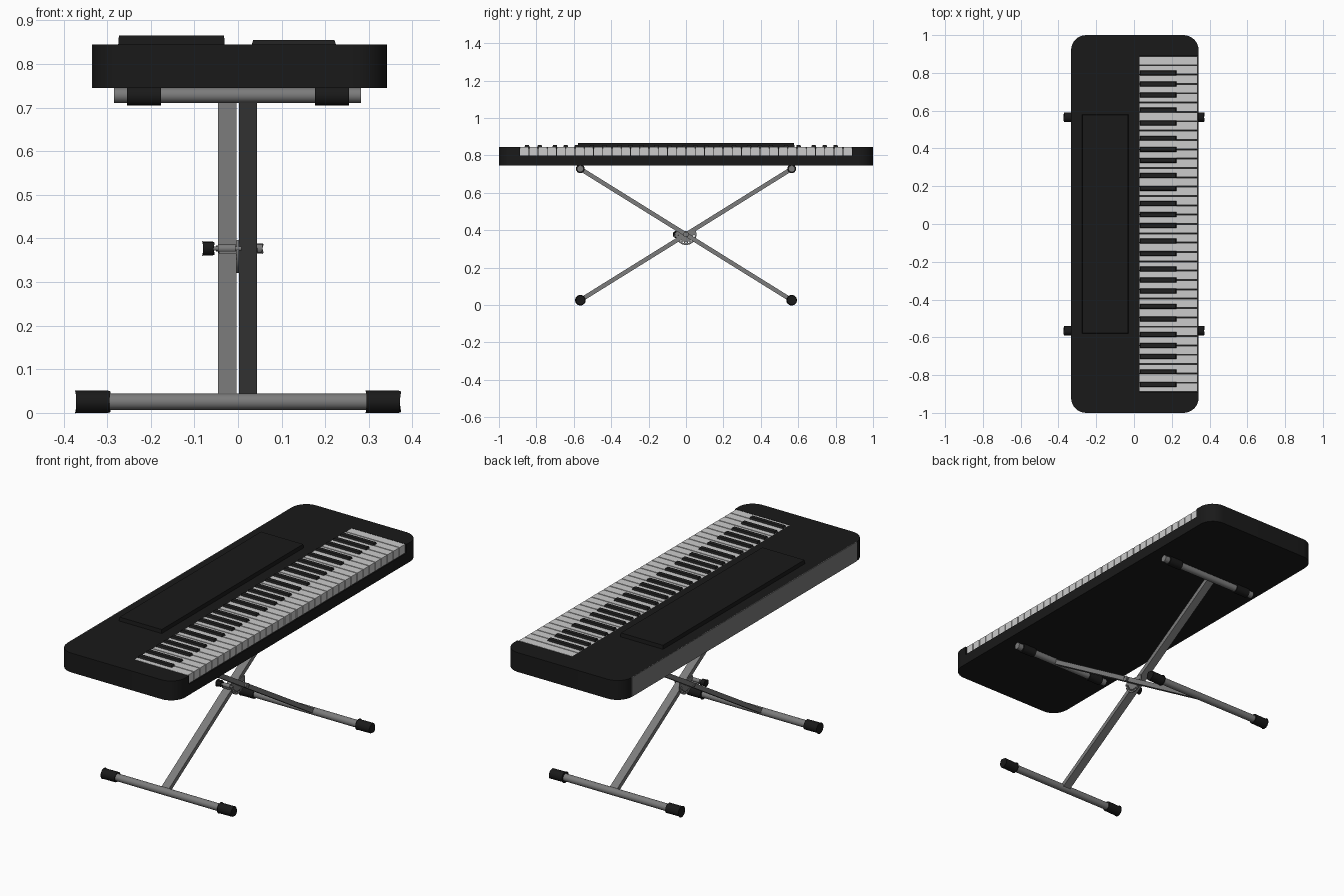
import bpy, bmesh, math
from mathutils import Vector

if "Cube" in bpy.data.objects:
    bpy.data.objects.remove(bpy.data.objects["Cube"])


def material(name, v):
    m = bpy.data.materials.new(name)
    m.diffuse_color = (v, v, v, 1)
    m.use_nodes = True
    m.node_tree.nodes["Principled BSDF"].inputs["Base Color"].default_value = m.diffuse_color
    return m


BLACK = material("black_plastic", 0.01)
KEY_BLACK = material("black_key", 0.015)
WHITE = material("white_key", 0.8)
STEEL = material("stand_steel", 0.2)


def finish(name, bm, mat, smooth=False):
    bmesh.ops.recalc_face_normals(bm, faces=bm.faces)
    me = bpy.data.meshes.new(name)
    bm.to_mesh(me)
    bm.free()
    ob = bpy.data.objects.new(name, me)
    bpy.context.collection.objects.link(ob)
    me.materials.append(mat)
    if smooth:
        bpy.ops.object.select_all(action='DESELECT')
        ob.select_set(True)
        bpy.context.view_layer.objects.active = ob
        bpy.ops.object.shade_smooth_by_angle(angle=math.radians(35))
    return ob


def add_box(bm, lo, hi, taper=0.0):
    """Box between two corners; taper pulls the top face inwards."""
    verts = bmesh.ops.create_cube(bm, size=1)["verts"]
    for v in verts:
        top = v.co.z > 0
        for i in range(3):
            s = v.co[i]
            v.co[i] = hi[i] if s > 0 else lo[i]
            if top and i < 2:
                v.co[i] -= math.copysign(taper, s)


def box(name, lo, hi, mat, taper=0.0):
    bm = bmesh.new()
    add_box(bm, lo, hi, taper)
    return finish(name, bm, mat)


def prism(name, pts, axis, lo, hi, mat):
    """Extrude a closed outline along x or z."""
    bm = bmesh.new()
    place = (lambda p: (lo, p[0], p[1])) if axis == 'x' else (lambda p: (p[0], p[1], lo))
    face = bm.faces.new([bm.verts.new(place(p)) for p in pts])
    ext = bmesh.ops.extrude_face_region(bm, geom=[face])["geom"]
    d = Vector((hi - lo, 0, 0)) if axis == 'x' else Vector((0, 0, hi - lo))
    for v in ext:
        if isinstance(v, bmesh.types.BMVert):
            v.co += d
    return finish(name, bm, mat, True)


def rod(name, x0, x1, y, z, r, mat, sides=20, bevel=0.0):
    """Round bar lying along x."""
    bm = bmesh.new()
    bmesh.ops.create_cone(bm, cap_ends=True, segments=sides, radius1=r, radius2=r, depth=x1 - x0)
    for v in bm.verts:
        v.co = Vector((v.co.z + (x0 + x1) / 2, v.co.x + y, v.co.y + z))
    if bevel:
        rims = [e for e in bm.edges if any(len(f.verts) > 4 for f in e.link_faces)]
        bmesh.ops.bevel(bm, geom=rims, offset=bevel, segments=2, affect='EDGES', profile=0.5)
    return finish(name, bm, mat, True)


def corner(cx, cy, r, a0):
    return [(cx + r * math.cos(math.radians(a0 + 90 * i / 8)),
             cy + r * math.sin(math.radians(a0 + 90 * i / 8))) for i in range(9)]


# keyboard case: full base slab, then a C-shaped upper shell around the keys
X0, X1, R, KX, KY = -0.333, 0.342, 0.08, 0.03, 0.89
BOT, BED, TOP = 0.745, 0.80, 0.845
right_back = corner(X1 - R, 1 - R, R, 0)
left_back = corner(X0 + R, 1 - R, R, 90)
left_front = corner(X0 + R, -1 + R, R, 180)
right_front = corner(X1 - R, -1 + R, R, 270)
outline = right_back + left_back + left_front + right_front
prism("case_base", outline, 'z', BOT, BED, BLACK)
notch = [(X1, -KY), (KX, -KY), (KX, KY), (X1, KY)]
prism("case_top", outline + notch, 'z', BED, TOP, BLACK)
box("back_panel", (X0 - 0.0015, -1 + R, BOT), (X0 + 0.002, 1 - R, TOP), STEEL)
box("control_panel", (-0.275, -0.58, TOP - 0.005), (-0.03, 0.58, 0.865), BLACK, 0.002)
box("key_bed", (KX, -KY, BED - 0.005), (0.328, KY, TOP - 0.008), BLACK)

# 36 white keys, five octaves plus one, and the black keys between them
N = 36
W = 2 * KY / N
whites, blacks = bmesh.new(), bmesh.new()
shift = {0: -0.009, 1: 0.009, 3: -0.009, 4: 0.0, 5: 0.009}
for i in range(N):
    y = -KY + i * W
    add_box(whites, (KX, y + 0.0025, BED), (0.335, y + W - 0.0025, TOP))
    if i % 7 in shift and i < N - 1:
        c = y + W + shift[i % 7]
        add_box(blacks, (KX, c - 0.015, TOP - 0.006), (0.226, c + 0.015, 0.855), 0.005)
finish("white_keys", whites, WHITE)
finish("black_keys", blacks, KEY_BLACK)

# stand: feet and support bars with rubber sleeves
YB, ZF, ZS = 0.565, 0.0255, 0.728
for s, side in ((-1, "front"), (1, "back")):
    rod(side + "_foot_bar", -0.36, 0.36, s * YB, ZF, 0.0185, STEEL)
    rod(side + "_support_bar", -0.284, 0.282, s * YB, ZS, 0.0175, STEEL)
    for m, end in ((-1, "left"), (1, "right")):
        a, b = sorted((m * 0.295, m * 0.371))
        rod(f"{side}_{end}_foot_cap", a, b, s * YB, ZF, 0.0255, BLACK, 16, 0.003)
        a, b = sorted((m * 0.176, m * 0.254))
        rod(f"{side}_{end}_support_sleeve", a, b, s * YB, ZS, 0.0235, BLACK, 16)


# crossed legs of flat rectangular tube
def leg(name, x0, x1, d):
    a, b = Vector((-d * YB, ZF)), Vector((d * YB, ZS))
    t = (b - a).normalized()
    n = Vector((-t.y, t.x)) * 0.0115
    prism(name, [a - n, b - n, b + n, a + n], 'x', x0, x1, STEEL)


leg("left_leg", -0.046, -0.003, 1)
leg("right_leg", 0.002, 0.044, -1)

# height adjuster: perforated half disc between the legs, pivot bolt and locking knob
CZ = (ZF + ZS) / 2
arc = [(0.056 * math.cos(math.radians(a)), CZ + 0.056 * math.sin(math.radians(a)))
       for a in range(160, 381, 10)]
plate = prism("adjuster_plate", arc, 'x', -0.003, 0.002, STEEL)
holes = bmesh.new()
for k in range(9):
    a = math.radians(190 + 20 * k)
    vs = bmesh.ops.create_cone(holes, cap_ends=True, segments=10, radius1=0.005,
                               radius2=0.005, depth=0.05)["verts"]
    for v in vs:
        v.co = Vector((v.co.z, v.co.x + 0.044 * math.cos(a), v.co.y + CZ + 0.044 * math.sin(a)))
cutter = finish("hole_cutter", holes, STEEL)
cutter.hide_render = True
cutter.hide_set(True)
mod = plate.modifiers.new("holes", 'BOOLEAN')
mod.operation, mod.object, mod.solver = 'DIFFERENCE', cutter, 'EXACT'
bpy.context.view_layer.objects.active = plate
bpy.ops.object.modifier_apply(modifier=mod.name)
bpy.data.objects.remove(cutter)

rod("pivot_bolt", -0.05, 0.05, 0, CZ, 0.007, STEEL)
rod("pivot_nut", 0.044, 0.056, 0, CZ, 0.011, STEEL, 12, 0.003)
rod("knob_shaft", -0.06, 0.008, -0.052, CZ, 0.005, STEEL, 12)
rod("knob", -0.08, -0.056, -0.052, CZ, 0.016, BLACK, 12, 0.003)
box("knob_bracket", (-0.044, -0.066, CZ - 0.012), (-0.003, -0.02, CZ - 0.006), STEEL)
rod("knob_sleeve", -0.046, -0.006, -0.052, CZ, 0.010, STEEL, 12)
